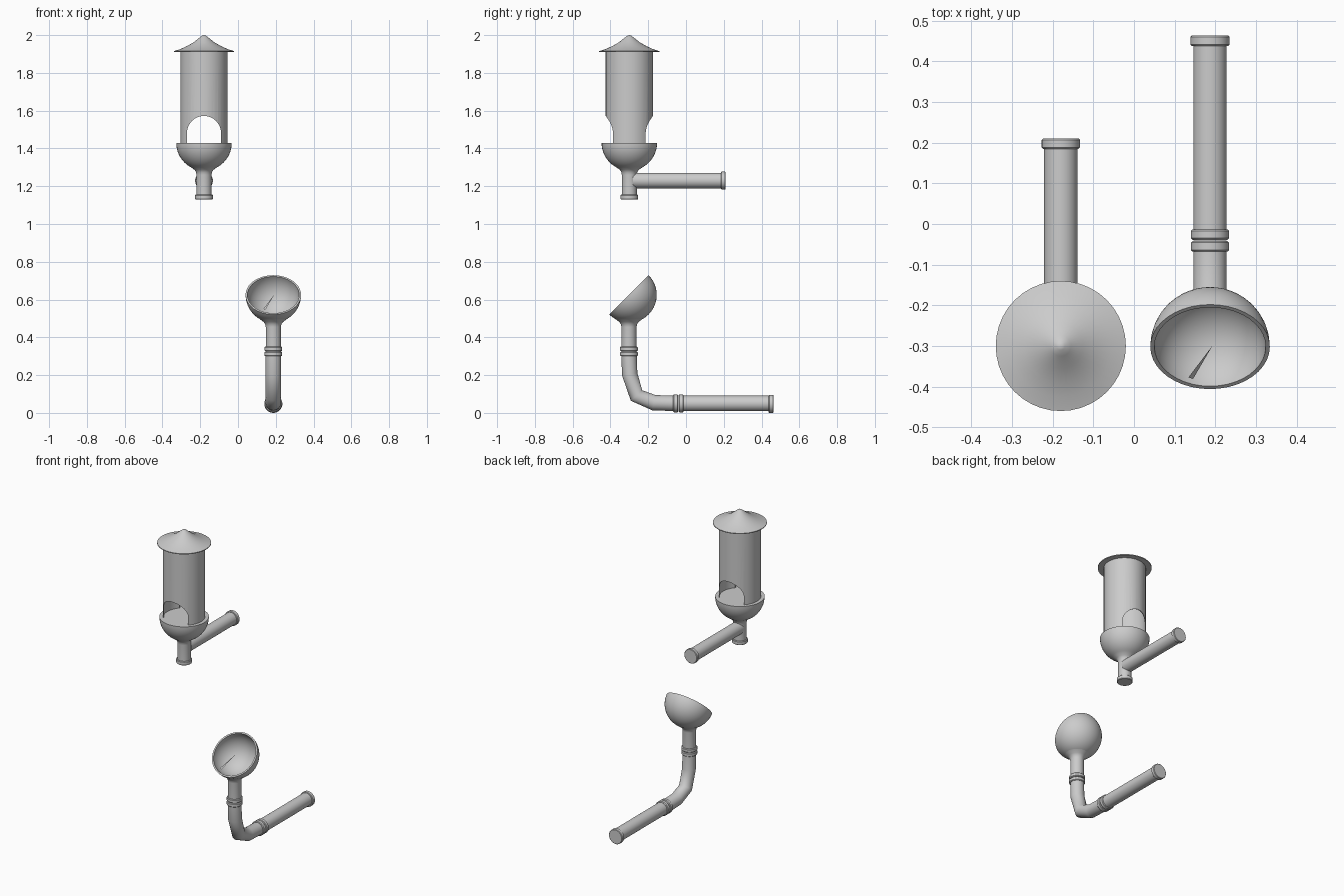
import bpy, bmesh
from math import sin, cos, pi, radians
from mathutils import Matrix, Vector

if "Cube" in bpy.data.objects:
    bpy.data.objects.remove(bpy.data.objects["Cube"])

SEG = 40
Z_UP, ALONG_Y, TILTED = 0, -90, 45      # rotations about x


def finish(name, bm, loc=(0, 0, 0), tilt=0):
    bmesh.ops.remove_doubles(bm, verts=bm.verts, dist=1e-5)
    bmesh.ops.recalc_face_normals(bm, faces=bm.faces)
    bm.transform(Matrix.Translation(loc) @ Matrix.Rotation(radians(tilt), 4, 'X'))
    me = bpy.data.meshes.new(name)
    bm.to_mesh(me)
    bm.free()
    ob = bpy.data.objects.new(name, me)
    bpy.context.collection.objects.link(ob)
    return ob


def smooth(ob, angle=35):
    bpy.ops.object.select_all(action='DESELECT')
    ob.select_set(True)
    bpy.context.view_layer.objects.active = ob
    bpy.ops.object.shade_smooth_by_angle(angle=radians(angle))
    return ob


def skin(bm, rings):
    for a, b in zip(rings, rings[1:]):
        for i in range(SEG):
            j = (i + 1) % SEG
            bm.faces.new((a[i], a[j], b[j], b[i]))


def lathe(name, profile, loc, tilt=Z_UP):
    """Revolve (radius, height) points about the local z axis."""
    bm = bmesh.new()
    rings = [[bm.verts.new((max(r, 1e-7) * cos(2 * pi * i / SEG),
                            max(r, 1e-7) * sin(2 * pi * i / SEG), h))
              for i in range(SEG)] for r, h in profile]
    skin(bm, rings)
    bmesh.ops.remove_doubles(bm, verts=bm.verts, dist=1e-5)
    bmesh.ops.dissolve_degenerate(bm, edges=bm.edges, dist=1e-6)
    return smooth(finish(name, bm, loc, tilt))


def rod(name, r, length, loc, tilt=Z_UP, bevel=0.0):
    return lathe(name, [(0, 0), (r - bevel, 0), (r, bevel), (r, length - bevel),
                        (r - bevel, length), (0, length)], loc, tilt)


def arc(r, a0, a1, n=12):
    return [(r * cos(radians(a0 + (a1 - a0) * i / n)),
             r * sin(radians(a0 + (a1 - a0) * i / n))) for i in range(n + 1)]


# ---------- upper assembly ----------
X1, Y1 = -0.18, -0.30
lathe("roof", [(0, 1.91), (0.16, 1.91), (0.16, 1.915), (0.125, 1.926), (0.09, 1.942),
               (0.055, 1.962), (0.025, 1.986), (0.01, 1.997), (0, 2.0)], (X1, Y1, 0))

# tube with an arch cut through front and back
tube = lathe("arched_tube", [(0.125, 1.425), (0.125, 1.912), (0.121, 1.912),
                             (0.121, 1.425), (0.125, 1.425)], (X1, Y1, 0))
bm = bmesh.new()
outline = [(-0.09, 1.40), (0.09, 1.40)] + [(x, 1.482 + z) for x, z in arc(0.09, 0, 180, 20)]
face = bm.faces.new([bm.verts.new((x, -0.2, z)) for x, z in outline])
ext = bmesh.ops.extrude_face_region(bm, geom=[face])
bmesh.ops.translate(bm, vec=(0, 0.4, 0),
                    verts=[v for v in ext["geom"] if isinstance(v, bmesh.types.BMVert)])
cutter = finish("arch_cutter", bm, (X1, Y1, 0))
cutter.hide_render = True
mod = tube.modifiers.new("arches", 'BOOLEAN')
mod.operation, mod.object, mod.solver = 'DIFFERENCE', cutter, 'EXACT'
bpy.context.view_layer.objects.active = tube
bpy.ops.object.modifier_apply(modifier="arches")
bpy.data.objects.remove(cutter)
smooth(tube)

# bowl with flat top, flaring into its stem
lathe("upper_bowl", [(0, 0), (0.147, 0)] + arc(0.147, 0, -60)
      + [(0.05, -0.143), (0.042, -0.156), (0.04, -0.17), (0.04, -0.28), (0, -0.28)],
      (X1, Y1, 1.43))
rod("stem_cap", 0.047, 0.025, (X1, Y1, 1.13), bevel=0.003)
rod("upper_pipe", 0.041, 0.48, (X1, -0.28, 1.23), ALONG_Y)
rod("upper_pipe_cap", 0.047, 0.025, (X1, 0.185, 1.23), ALONG_Y, 0.003)

# ---------- lower assembly ----------
X2, Y2, ZP = 0.187, -0.302, 0.05
lathe("tilted_bowl", arc(0.147, -90, 0, 16) + arc(0.137, 0, -90, 16),
      (X2, Y2, 0.625), TILTED)
bm = bmesh.new()
bm.faces.new([bm.verts.new(p) for p in ((0.006, 0.004, 0), (-0.053, -0.106, 0), (-0.042, -0.112, 0))])
finish("bowl_sliver", bm, (X2, Y2, 0.625), TILTED)

lathe("bowl_neck", [(0, 0.486), (0.05, 0.486), (0.072, 0.497), (0.052, 0.482),
                    (0.043, 0.47), (0.04, 0.455), (0.04, 0.30), (0, 0.30)], (X2, Y2, 0))
for i in range(2):
    rod(f"neck_collar_{i}", 0.047, 0.024, (X2, Y2, 0.30 + 0.027 * i), bevel=0.004)
    rod(f"pipe_collar_{i}", 0.047, 0.026, (X2, -0.068 + 0.029 * i, ZP), ALONG_Y, 0.004)

# elbow swept through a few rings
path = [Vector((X2, y, z)) for y, z in
        ((Y2, 0.32), (-0.298, 0.205), (-0.262, 0.092), (-0.17, 0.054), (-0.05, ZP))]
bm = bmesh.new()
rings = []
for k, p in enumerate(path):
    t = Vector((0, 0, 0))
    if k > 0:
        t += (p - path[k - 1]).normalized()
    if k < len(path) - 1:
        t += (path[k + 1] - p).normalized()
    side = Vector((1, 0, 0)).cross(t.normalized())
    rings.append([bm.verts.new(p + 0.041 * (Vector((cos(2 * pi * i / SEG), 0, 0))
                                            + side * sin(2 * pi * i / SEG)))
                  for i in range(SEG)])
skin(bm, rings)
smooth(finish("elbow", bm), 60)

rod("lower_pipe", 0.041, 0.49, (X2, -0.04, ZP), ALONG_Y)
rod("lower_pipe_cap", 0.048, 0.025, (X2, 0.438, 0.048), ALONG_Y, 0.003)
